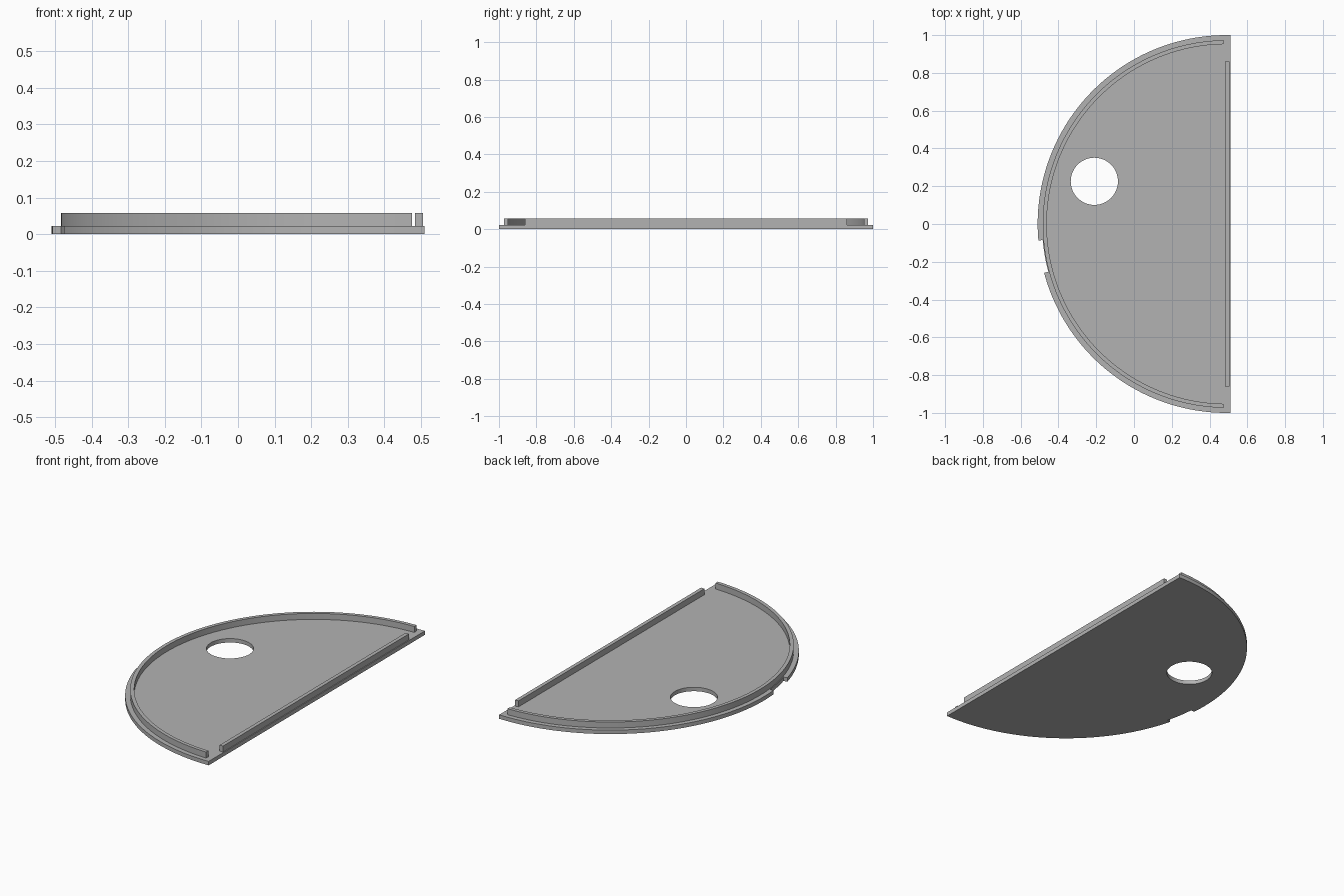
import bpy, bmesh
from math import sin, cos, radians, pi, asin, acos

if "Cube" in bpy.data.objects:
    bpy.data.objects.remove(bpy.data.objects["Cube"])

CX = 0.49                    # centre of the half disc
PLATE_TOP, RIM_TOP = 0.023, 0.058
FLAT_X = 0.51                # straight edge

grey = bpy.data.materials.new("plain_grey")
grey.use_nodes = True
colour = (0.45, 0.45, 0.45, 1)
grey.diffuse_color = colour
grey.node_tree.nodes["Principled BSDF"].inputs["Base Color"].default_value = colour


def arc(r, a0, a1, n, cx=CX, cy=0.0):
    """Points along an arc, angles in radians."""
    return [(cx + r * cos(a0 + (a1 - a0) * i / n),
             cy + r * sin(a0 + (a1 - a0) * i / n)) for i in range(n + 1)]


def slab(name, loops, z0, z1):
    """Extrude closed outlines (the first outer, the rest holes) from z0 to z1."""
    bm = bmesh.new()
    for pts in loops:
        vs = [bm.verts.new((x, y, z0)) for x, y in pts]
        for a, b in zip(vs, vs[1:] + vs[:1]):
            bm.edges.new((a, b))
    bmesh.ops.triangle_fill(bm, edges=bm.edges[:], use_beauty=True)
    ext = bmesh.ops.extrude_face_region(bm, geom=bm.faces[:], use_keep_orig=True)
    top = [g for g in ext["geom"] if isinstance(g, bmesh.types.BMVert)]
    bmesh.ops.translate(bm, verts=top, vec=(0, 0, z1 - z0))
    bmesh.ops.recalc_face_normals(bm, faces=bm.faces[:])
    bmesh.ops.dissolve_limit(bm, angle_limit=0.001, verts=[], edges=bm.edges[:])
    mesh = bpy.data.meshes.new(name)
    bm.to_mesh(mesh)
    bm.free()
    mesh.materials.append(grey)
    obj = bpy.data.objects.new(name, mesh)
    bpy.context.collection.objects.link(obj)
    bpy.ops.object.select_all(action="DESELECT")
    obj.select_set(True)
    bpy.context.view_layer.objects.active = obj
    bpy.ops.object.shade_smooth_by_angle(angle=radians(30))
    return obj


# Half-disc base with an edge notch and a round hole
n0, n1 = pi + radians(5), pi + radians(15)
outline = ([(FLAT_X, -1), (FLAT_X, 1)]
           + arc(1, pi / 2, n0, 60)
           + arc(0.977, n0, n1, 8)
           + arc(1, n1, 1.5 * pi, 48))
hole = arc(0.125, 0, 2 * pi, 48, -0.21, 0.226)[:-1]
slab("base_plate", [outline, hole], 0, PLATE_TOP)

# Raised curved rim, stopping short of the straight edge
R_OUT, R_IN, END_X = 0.973, 0.952, 0.475
a_out, a_in = (acos((END_X - CX) / r) for r in (R_OUT, R_IN))
rim = arc(R_OUT, a_out, 2 * pi - a_out, 110) + arc(R_IN, 2 * pi - a_in, a_in, 110)
slab("curved_rim", [rim], PLATE_TOP, RIM_TOP)

# Raised bar beside the straight edge
slab("straight_bar", [[(0.483, -0.86), (0.505, -0.86), (0.505, 0.86), (0.483, 0.86)]],
     PLATE_TOP, RIM_TOP)
